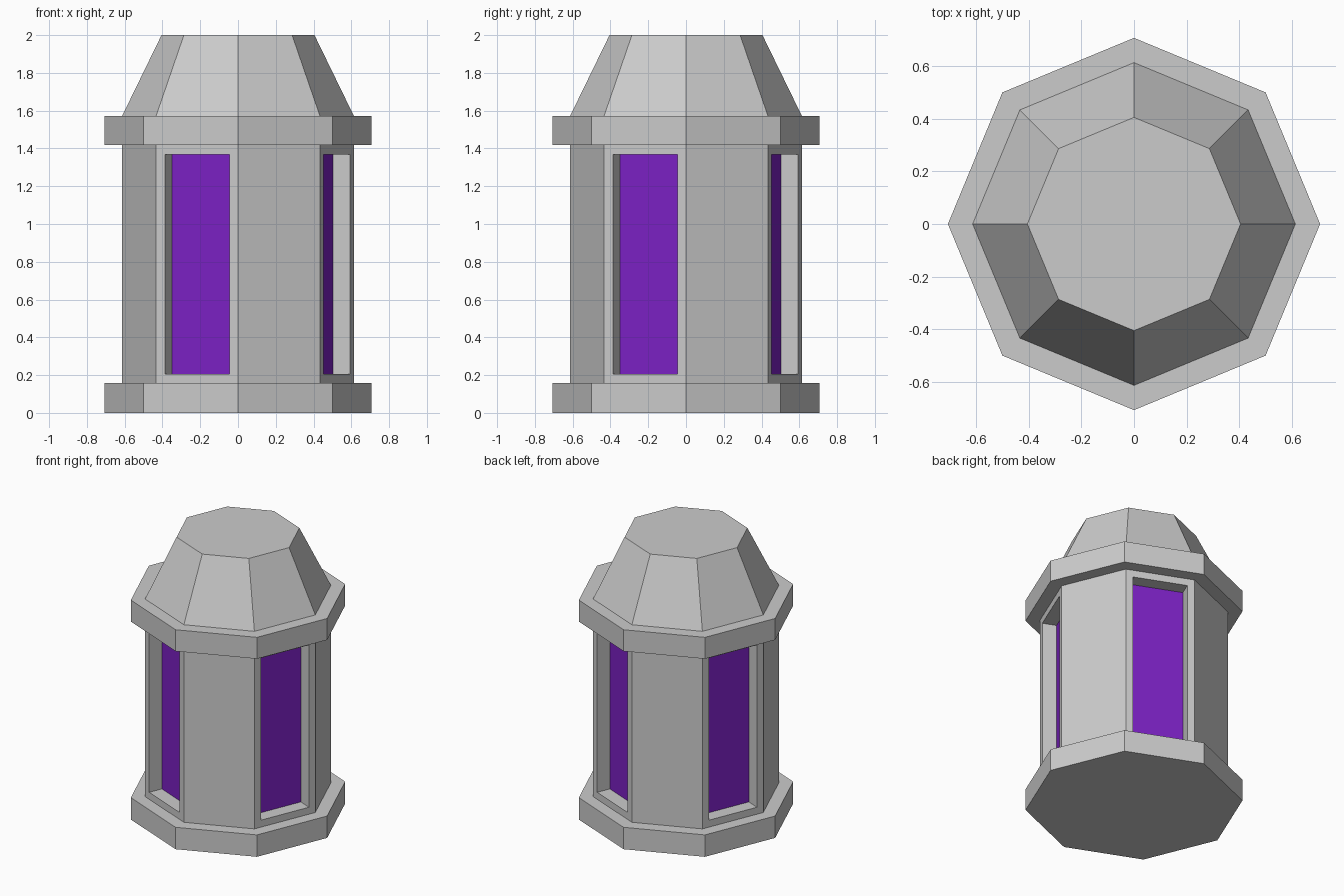
import bpy, bmesh, math

cube = bpy.data.objects.get("Cube")
if cube:
    bpy.data.objects.remove(cube, do_unlink=True)

SIDES = 8
BODY_R, RIM_R, TOP_R = 0.613, 0.707, 0.405
MARGIN, DEPTH = 0.05, 0.097


def material(name, rgb):
    mat = bpy.data.materials.new(name)
    mat.use_nodes = True
    mat.diffuse_color = (*rgb, 1)
    mat.node_tree.nodes["Principled BSDF"].inputs["Base Color"].default_value = (*rgb, 1)
    return mat


stone = material("grey stone", (0.6, 0.6, 0.6))
glass = material("purple glass", (0.2, 0.015, 0.55))


def prism(name, z0, r0, z1, r1):
    """Eight-sided prism or frustum with a corner on each axis."""
    bm = bmesh.new()
    rings = []
    for z, r in ((z0, r0), (z1, r1)):
        rings.append([bm.verts.new((r * math.cos(a), r * math.sin(a), z))
                      for a in (math.tau * i / SIDES for i in range(SIDES))])
    low, high = rings
    bm.faces.new(low[::-1])
    bm.faces.new(high)
    for i in range(SIDES):
        j = (i + 1) % SIDES
        bm.faces.new((low[i], low[j], high[j], high[i]))
    mesh = bpy.data.meshes.new(name)
    bm.to_mesh(mesh)
    bm.free()
    obj = bpy.data.objects.new(name, mesh)
    bpy.context.collection.objects.link(obj)
    mesh.materials.append(stone)
    return obj


# Base plate, upper rim and tapered roof
prism("base_plate", 0, RIM_R, 0.157, RIM_R)
prism("upper_rim", 1.419, RIM_R, 1.573, RIM_R)
prism("roof", 1.573, BODY_R, 2, TOP_R)

# Body with a recessed glass pane in every other wall
body = prism("lantern_body", 0.157, BODY_R, 1.419, BODY_R)
body.data.materials.append(glass)
bm = bmesh.new()
bm.from_mesh(body.data)
bm.normal_update()
walls = [f for f in bm.faces if abs(f.normal.z) < 0.5]
windows = [f for f in walls
           if round(math.degrees(math.atan2(f.normal.y, f.normal.x)) - 67.5) % 90 == 0]
bmesh.ops.inset_individual(bm, faces=windows, thickness=MARGIN, use_even_offset=True)
for pane in windows:
    inward = -pane.normal.copy() * DEPTH
    # A zero-thickness second inset supplies the reveal around the pane
    bmesh.ops.inset_individual(bm, faces=[pane], thickness=0)
    bmesh.ops.translate(bm, verts=pane.verts, vec=inward)
    pane.material_index = 1
bm.to_mesh(body.data)
bm.free()
